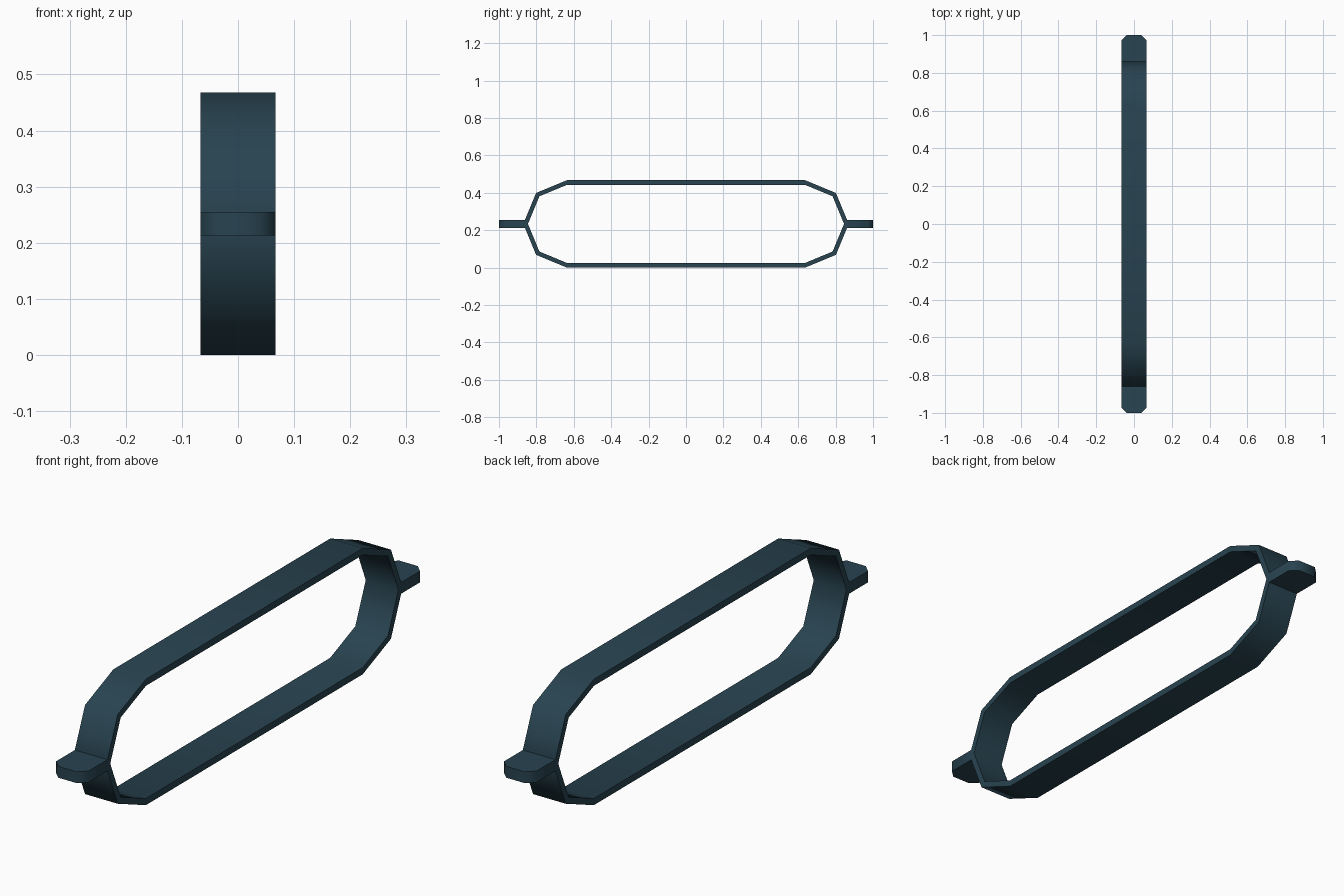
import bpy
import bmesh
from math import cos, sin, pi, radians
from mathutils import Vector

cube = bpy.data.objects.get("Cube")
if cube:
    bpy.data.objects.remove(cube, do_unlink=True)

HALF_WIDTH = 0.067    # half width of the strap
MID_Z = 0.234         # height of the centre line, also the outer end radius
END_Y = 0.636         # centre of each rounded end
THICKNESS = 0.025
SEGMENTS = 4          # facets on each rounded end

COLOUR = (0.021, 0.056, 0.08, 1.0)
teal = bpy.data.materials.new("dark_teal")
teal.use_nodes = True
teal.diffuse_color = COLOUR
bsdf = teal.node_tree.nodes["Principled BSDF"]
bsdf.inputs["Base Color"].default_value = COLOUR
bsdf.inputs["Roughness"].default_value = 0.7


def finish(name, bm):
    """Turn a bmesh into a smooth shaded object with sharp rims."""
    bmesh.ops.recalc_face_normals(bm, faces=bm.faces)
    mesh = bpy.data.meshes.new(name)
    bm.to_mesh(mesh)
    bm.free()
    mesh.materials.append(teal)
    obj = bpy.data.objects.new(name, mesh)
    bpy.context.collection.objects.link(obj)
    bpy.ops.object.select_all(action='DESELECT')
    obj.select_set(True)
    bpy.context.view_layer.objects.active = obj
    bpy.ops.object.shade_smooth_by_angle(angle=radians(60))
    return obj


def loop_points(radius):
    """Long loop with faceted round ends, as (y, z) pairs."""
    points = []
    for side in (1, -1):
        for i in range(SEGMENTS + 1):
            a = pi / 2 - pi * i / SEGMENTS
            points.append((side * (END_Y + radius * cos(a)),
                           MID_Z + side * radius * sin(a)))
    return points


# Strap: a closed band with a rectangular section
bm = bmesh.new()
rings = []
for x, radius in ((-HALF_WIDTH, MID_Z), (HALF_WIDTH, MID_Z),
                  (HALF_WIDTH, MID_Z - THICKNESS), (-HALF_WIDTH, MID_Z - THICKNESS)):
    rings.append([bm.verts.new((x, y, z)) for y, z in loop_points(radius)])
count = len(rings[0])
for r in range(4):
    a, b = rings[r], rings[(r + 1) % 4]
    for i in range(count):
        j = (i + 1) % count
        bm.faces.new((a[i], a[j], b[j], b[i]))
finish("strap_loop", bm)

# Tabs: flat lugs with clipped outer corners at both ends
TAB_THICKNESS = 0.042
half_outline = [(HALF_WIDTH, 0.86), (HALF_WIDTH, 0.972), (0.038, 1.0)]
outline = half_outline + [(-x, y) for x, y in reversed(half_outline)]
for name, side in (("front_tab", -1), ("back_tab", 1)):
    bm = bmesh.new()
    base = bm.faces.new([bm.verts.new((x, side * y, MID_Z - TAB_THICKNESS / 2))
                         for x, y in outline])
    top = bmesh.ops.extrude_face_region(bm, geom=[base])["geom"]
    bmesh.ops.translate(bm, vec=Vector((0, 0, TAB_THICKNESS)),
                        verts=[v for v in top if isinstance(v, bmesh.types.BMVert)])
    # extrude_face_region keeps the source face, so the solid stays closed
    finish(name, bm)
